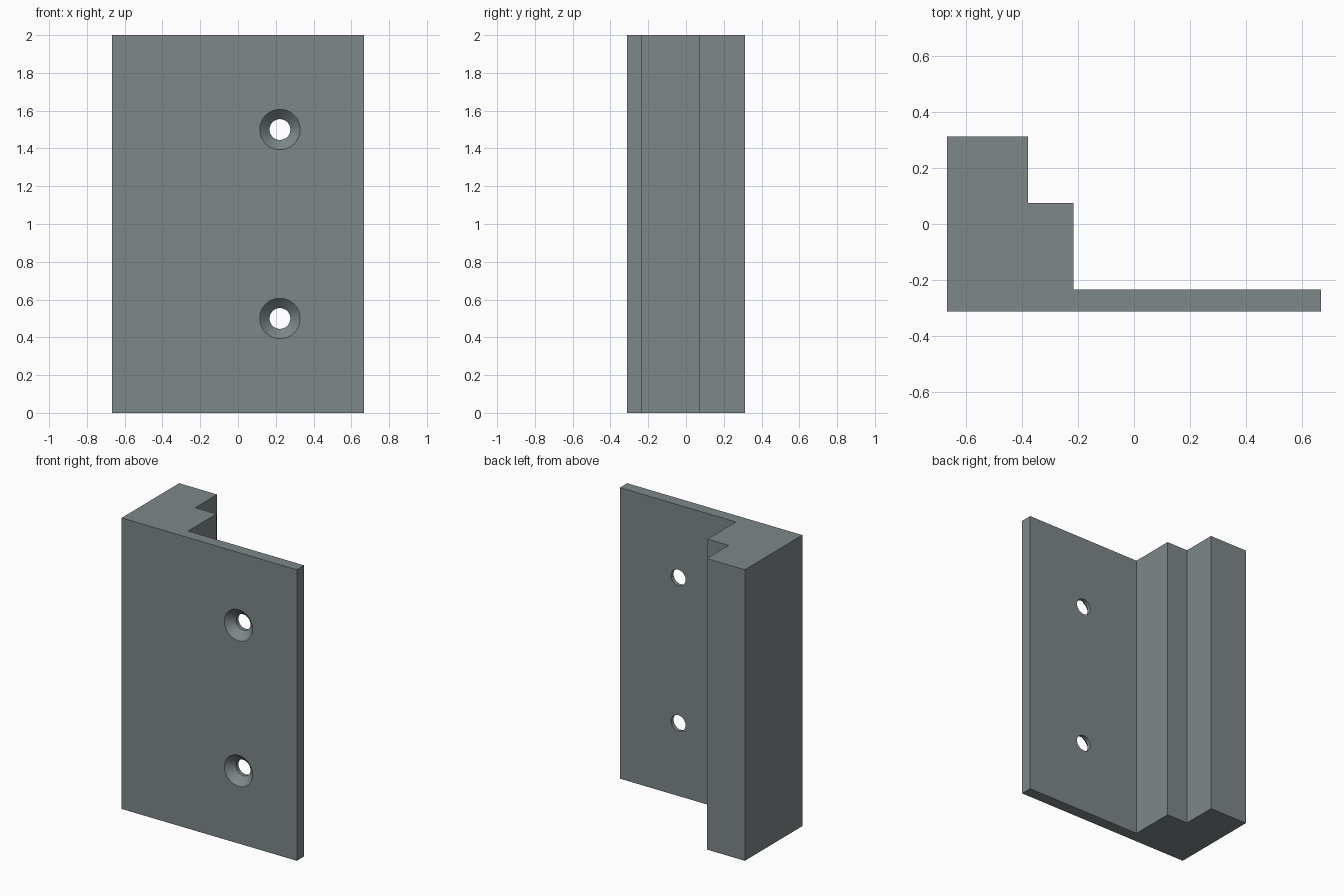
import bpy
import bmesh
import math

if "Cube" in bpy.data.objects:
    bpy.data.objects.remove(bpy.data.objects["Cube"])

steel = bpy.data.materials.new("grey_metal")
steel.diffuse_color = (0.21, 0.245, 0.25, 1)
steel.use_nodes = True
steel.node_tree.nodes["Principled BSDF"].inputs["Base Color"].default_value = steel.diffuse_color


def mesh_object(name, bm):
    bmesh.ops.recalc_face_normals(bm, faces=bm.faces)
    mesh = bpy.data.meshes.new(name)
    bm.to_mesh(mesh)
    bm.free()
    mesh.materials.append(steel)
    obj = bpy.data.objects.new(name, mesh)
    bpy.context.collection.objects.link(obj)
    return obj


# Stepped bracket: plan profile extruded to full height
profile = [(-0.666, -0.312), (0.666, -0.312), (0.666, -0.233), (-0.216, -0.233),
           (-0.216, 0.075), (-0.377, 0.075), (-0.377, 0.312), (-0.666, 0.312)]
bm = bmesh.new()
base = bm.faces.new([bm.verts.new((x, y, 0)) for x, y in profile])
top = bmesh.ops.extrude_face_region(bm, geom=[base])["geom"]
bmesh.ops.translate(bm, vec=(0, 0, 2),
                    verts=[v for v in top if isinstance(v, bmesh.types.BMVert)])
bracket = mesh_object("stepped_bracket", bm)


# Countersunk screw hole cutter: rings of (y, radius) along the screw axis
def screw_hole(z, segments=48):
    bm = bmesh.new()
    rings = []
    for y, r in [(-0.332, 0.127), (-0.260, 0.055), (-0.15, 0.055)]:
        angles = [2 * math.pi * i / segments for i in range(segments)]
        rings.append([bm.verts.new((0.222 + r * math.cos(a), y, z + r * math.sin(a)))
                      for a in angles])
    for a, b in zip(rings, rings[1:]):
        for i in range(segments):
            j = (i + 1) % segments
            bm.faces.new((a[i], a[j], b[j], b[i]))
    bm.faces.new(rings[0])
    bm.faces.new(rings[-1])
    cutter = mesh_object("screw_hole_cutter", bm)
    cutter.hide_render = True
    return cutter


bpy.context.view_layer.objects.active = bracket
bracket.select_set(True)
for z in (0.5, 1.5):
    cutter = screw_hole(z)
    mod = bracket.modifiers.new("screw_hole", 'BOOLEAN')
    mod.operation = 'DIFFERENCE'
    mod.solver = 'EXACT'
    mod.object = cutter
    bpy.ops.object.modifier_apply(modifier=mod.name)
    bpy.data.objects.remove(cutter)

# Smooth hole walls, sharp bracket edges
bpy.ops.object.shade_smooth_by_angle(angle=math.radians(30))
